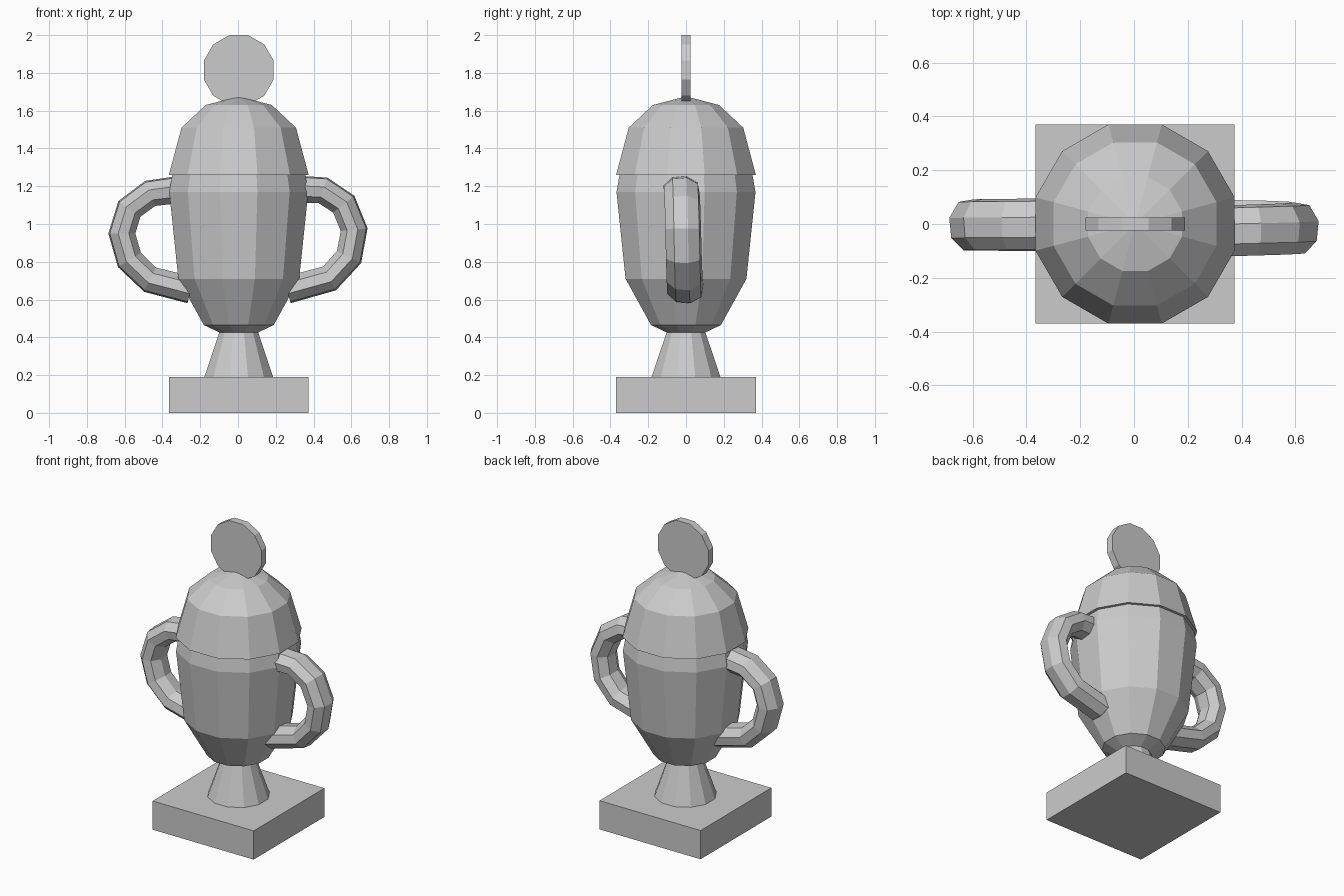
import bpy, bmesh, math
from mathutils import Vector

if "Cube" in bpy.data.objects:
    bpy.data.objects.remove(bpy.data.objects["Cube"])

CX = 0.004          # shared axis of the turned parts
SIDES = 12
FLAT = math.cos(math.pi / SIDES)


def finish(name, bm):
    bmesh.ops.recalc_face_normals(bm, faces=bm.faces)
    mesh = bpy.data.meshes.new(name)
    bm.to_mesh(mesh)
    bm.free()
    obj = bpy.data.objects.new(name, mesh)
    bpy.context.collection.objects.link(obj)
    return obj


def skin(name, rings):
    """Join successive vertex rings with quads and cap both ends."""
    bm = bmesh.new()
    loops = [[bm.verts.new(p) for p in ring] for ring in rings]
    n = len(loops[0])
    for a, b in zip(loops, loops[1:]):
        for i in range(n):
            j = (i + 1) % n
            bm.faces.new((a[i], a[j], b[j], b[i]))
    bm.faces.new(loops[0])
    bm.faces.new(loops[-1])
    return finish(name, bm)


def turned(name, profile):
    """Twelve-sided lathe; profile is (half width across flats, z)."""
    rings = []
    for w, z in profile:
        r = w / FLAT
        rings.append([(CX + r * math.cos(a), r * math.sin(a), z)
                      for a in (math.tau * (i + 0.5) / SIDES for i in range(SIDES))])
    return skin(name, rings)


def handle(name, path, y_top, y_bottom, turn):
    """Sweep an oval octagon along a path of (x, z) points."""
    pts = [Vector((x, y_top + (y_bottom - y_top) * i / (len(path) - 1), z))
           for i, (x, z) in enumerate(path)]
    rings = []
    for i, p in enumerate(pts):
        t = pts[min(i + 1, len(pts) - 1)] - pts[max(i - 1, 0)]
        t.y = 0
        t.normalize()
        n = Vector((-t.z, 0, t.x))
        rings.append([p + n * 0.074 * math.cos(a) + Vector((0, 0.098 * math.sin(a), 0))
                      for a in (math.tau * k / 8 + turn for k in range(8))])
    return skin(name, rings)


# square plinth
bm = bmesh.new()
bmesh.ops.create_cube(bm, size=1)
for v in bm.verts:
    v.co = (CX + v.co.x * 0.74, v.co.y * 0.74, (v.co.z + 0.5) * 0.19)
finish("plinth", bm)

# turned stem, cup and lid
turned("stem", [(0.182, 0.19), (0.10, 0.435)])
turned("cup", [(0.10, 0.425), (0.185, 0.465), (0.32, 0.71), (0.368, 1.17), (0.352, 1.26)])
turned("lid", [(0.37, 1.26), (0.303, 1.51), (0.175, 1.63), (0.002, 1.675)])

# upright disc finial
rad = 0.185 / FLAT
disc = [(CX + rad * math.cos(a), 1.815 + rad * math.sin(a))
        for a in (math.tau * (i + 0.5) / SIDES for i in range(SIDES))]
skin("finial_disc", [[(x, y, z) for x, z in disc] for y in (-0.025, 0.025)])

# pair of slightly uneven handles
handle("left_handle", [(-0.33, 1.18), (-0.465, 1.162), (-0.575, 1.08), (-0.615, 0.95),
                       (-0.575, 0.81), (-0.465, 0.705), (-0.25, 0.65)],
       0.0, -0.006, math.radians(30))
handle("right_handle", [(0.33, 1.183), (0.45, 1.178), (0.56, 1.105), (0.615, 0.97),
                        (0.588, 0.825), (0.485, 0.712), (0.26, 0.65)],
       -0.026, -0.004, math.radians(15))
